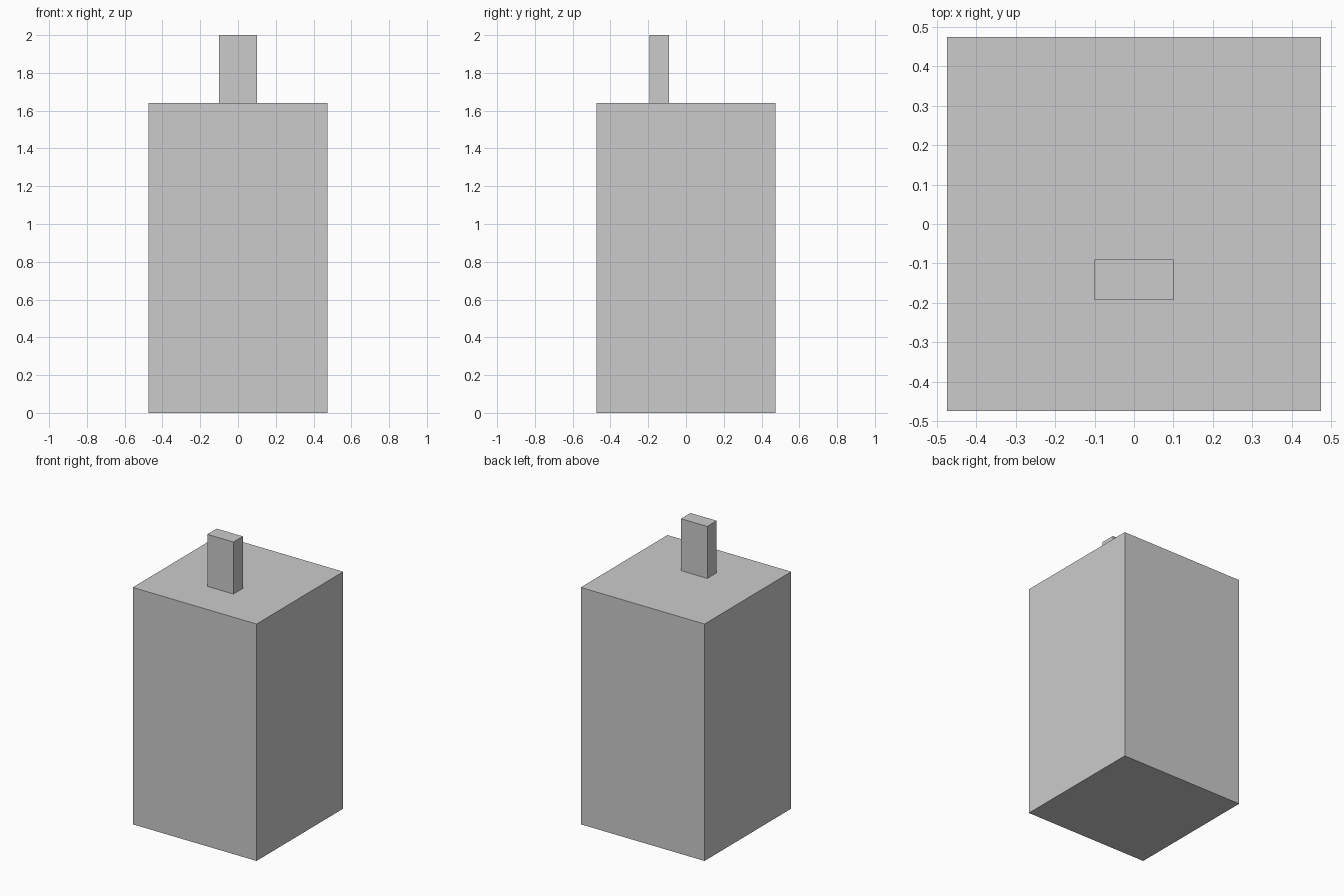
import bpy

if "Cube" in bpy.data.objects:
    bpy.data.objects.remove(bpy.data.objects["Cube"])


def box(name, lo, hi):
    """Axis-aligned box between two corners, with its scale applied."""
    centre = [(a + b) / 2 for a, b in zip(lo, hi)]
    bpy.ops.mesh.primitive_cube_add(size=1, location=centre)
    ob = bpy.context.object
    ob.name = name
    ob.scale = [b - a for a, b in zip(lo, hi)]
    bpy.ops.object.transform_apply(location=False, rotation=False, scale=True)
    return ob


HALF = 0.474   # half width of the square body
TOP = 1.64     # top of the body

# Tall square body
box("body", (-HALF, -HALF, 0), (HALF, HALF, TOP))

# Small upright block standing forward of centre on the top face
box("top_block", (-0.1, -0.193, TOP), (0.1, -0.09, 2.0))
